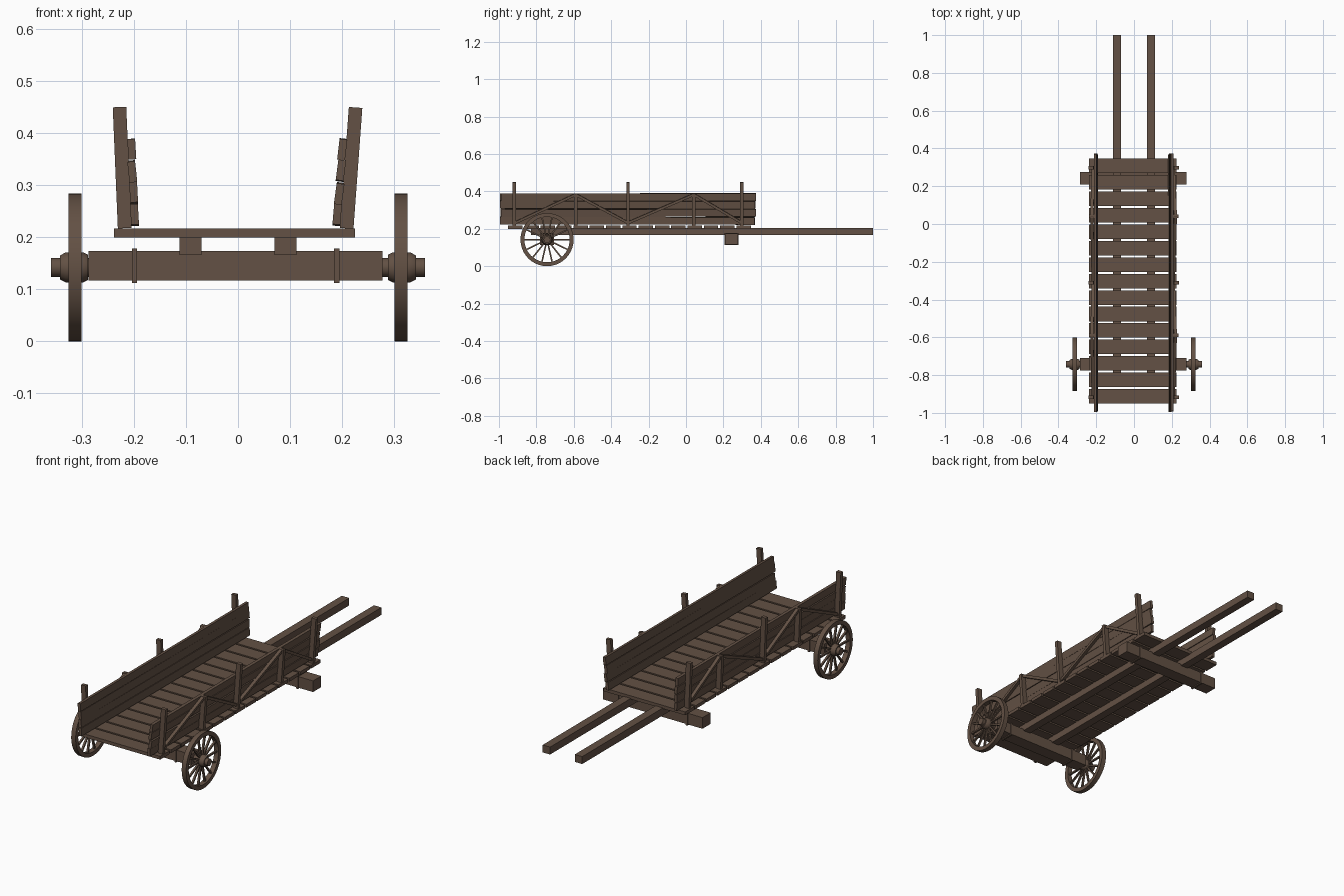
import bpy, bmesh, math, random
from mathutils import Matrix, Vector

if "Cube" in bpy.data.objects:
    bpy.data.objects.remove(bpy.data.objects["Cube"])

random.seed(4)
wood = bpy.data.materials.new("dark_brown_wood")
wood.diffuse_color = (0.125, 0.082, 0.058, 1)
wood.use_nodes = True
wood.node_tree.nodes["Principled BSDF"].inputs["Base Color"].default_value = wood.diffuse_color


def finish(name, bm, smooth=False):
    bmesh.ops.recalc_face_normals(bm, faces=bm.faces)
    me = bpy.data.meshes.new(name)
    bm.to_mesh(me)
    bm.free()
    me.materials.append(wood)
    ob = bpy.data.objects.new(name, me)
    bpy.context.collection.objects.link(ob)
    if smooth:
        bpy.ops.object.select_all(action='DESELECT')
        ob.select_set(True)
        bpy.context.view_layer.objects.active = ob
        bpy.ops.object.shade_smooth_by_angle(angle=math.radians(30))
    return ob


def add_box(bm, lo, hi, mat=Matrix()):
    lo, hi = Vector(lo), Vector(hi)
    m = mat @ Matrix.Translation((lo + hi) / 2) @ Matrix.Diagonal((*(hi - lo), 1))
    bmesh.ops.create_cube(bm, size=1, matrix=m)


def box(name, lo, hi):
    bm = bmesh.new()
    add_box(bm, lo, hi)
    return finish(name, bm)


def lathe(bm, profile, mat, n=32, closed=False):
    # profile of (x, radius) turned around the x axis
    rings = []
    for k in range(n):
        a = 2 * math.pi * k / n
        rings.append([bm.verts.new(mat @ Vector((x, r * math.cos(a), r * math.sin(a))))
                      for x, r in profile])
    m = len(profile)
    for k in range(n):
        p, q = rings[k], rings[(k + 1) % n]
        for j in range(m if closed else m - 1):
            bm.faces.new((p[j], p[(j + 1) % m], q[(j + 1) % m], q[j]))
    if not closed:
        bm.faces.new([r[0] for r in rings])
        bm.faces.new([r[-1] for r in rings])


# deck planks laid crosswise
bm = bmesh.new()
for i in range(15):
    y = -0.951 + i * 0.0872
    add_box(bm, (-0.238, y, 0.2), (0.225, y + 0.077, 0.217))
finish("deck_planks", bm)

# pulling shafts
for s, side in ((-1, "left"), (1, "right")):
    box(side + "_shaft", (s * 0.091 - 0.021, -0.83, 0.166), (s * 0.091 + 0.021, 1.0, 0.204))

# cross beams with iron bands
for name, y in (("rear_axle_beam", -0.743), ("front_cross_beam", 0.243)):
    box(name, (-0.287, y - 0.033, 0.117), (0.278, y + 0.033, 0.174))
    bm = bmesh.new()
    for x in (-0.199, 0.19):
        add_box(bm, (x - 0.005, y - 0.037, 0.112), (x + 0.005, y + 0.037, 0.178))
    finish(name + "_bands", bm)

# wheels
R = 0.142
for s, side in ((-1, "left"), (1, "right")):
    M = Matrix.Translation((s * 0.313, -0.743, R)) @ Matrix.Diagonal((s, 1, 1, 1))
    bm = bmesh.new()
    lathe(bm, [(-0.0125, R), (0.0125, R), (0.0125, R - 0.021), (-0.0125, R - 0.021)], M, 40, True)
    finish(side + "_wheel_rim", bm, True)
    bm = bmesh.new()
    lathe(bm, [(-0.05, 0.018), (-0.025, 0.018), (-0.025, 0.024), (-0.015, 0.029), (0.018, 0.029),
               (0.029, 0.023), (0.029, 0.018), (0.046, 0.018)], M, 16)
    finish(side + "_wheel_hub", bm, True)
    bm = bmesh.new()
    for k in range(14):
        add_box(bm, (-0.005, -0.004, 0.02), (0.005, 0.004, R - 0.018),
                M @ Matrix.Rotation(2 * math.pi * (k + 0.5) / 14, 4, 'X'))
    finish(side + "_wheel_spokes", bm)

# leaning side walls
for s, side, x0, lean in ((-1, "left", 0.206, 2.4), (1, "right", 0.197, 4.2)):
    M = (Matrix.Translation((s * x0, 0, 0.218)) @ Matrix.Rotation(s * math.radians(lean), 4, 'Y')
         @ Matrix.Diagonal((s, 1, 1, 1)))
    # four long boards, each slightly tilted
    bm = bmesh.new()
    for i in range(4):
        z = 0.004 + i * 0.0425
        T = (M @ Matrix.Translation((-0.001, 0, z))
             @ Matrix.Rotation(math.radians(random.uniform(0, 4)), 4, 'Y')
             @ Matrix.Rotation(math.radians(random.uniform(-0.15, 0.15)), 4, 'X'))
        e = random.uniform(-0.005, 0.005)
        add_box(bm, (-0.015, -0.992 + e, 0), (0, 0.37 + e, 0.0395), T)
    finish(side + "_wall_boards", bm)
    # tall and short posts
    bm = bmesh.new()
    for y in (-0.918, -0.31, 0.298):
        add_box(bm, (-0.001, y - 0.009, 0), (0.025, y + 0.009, 0.233), M)
    for y in (-0.59, 0.042):
        add_box(bm, (-0.001, y - 0.009, 0), (0.025, y + 0.009, 0.171), M)
    finish(side + "_wall_posts", bm)
    # zigzag braces between the posts
    bm = bmesh.new()
    pts = [(-0.918, 0.012), (-0.59, 0.166), (-0.31, 0.014), (0.042, 0.166), (0.298, 0.014)]
    for (ya, za), (yb, zb) in zip(pts, pts[1:]):
        L = math.hypot(yb - ya, zb - za)
        T = (M @ Matrix.Translation((0, ya, za))
             @ Matrix.Rotation(math.atan2(zb - za, yb - ya), 4, 'X'))
        add_box(bm, (0.002, 0, -0.007), (0.018, L, 0.007), T)
    finish(side + "_wall_braces", bm)
